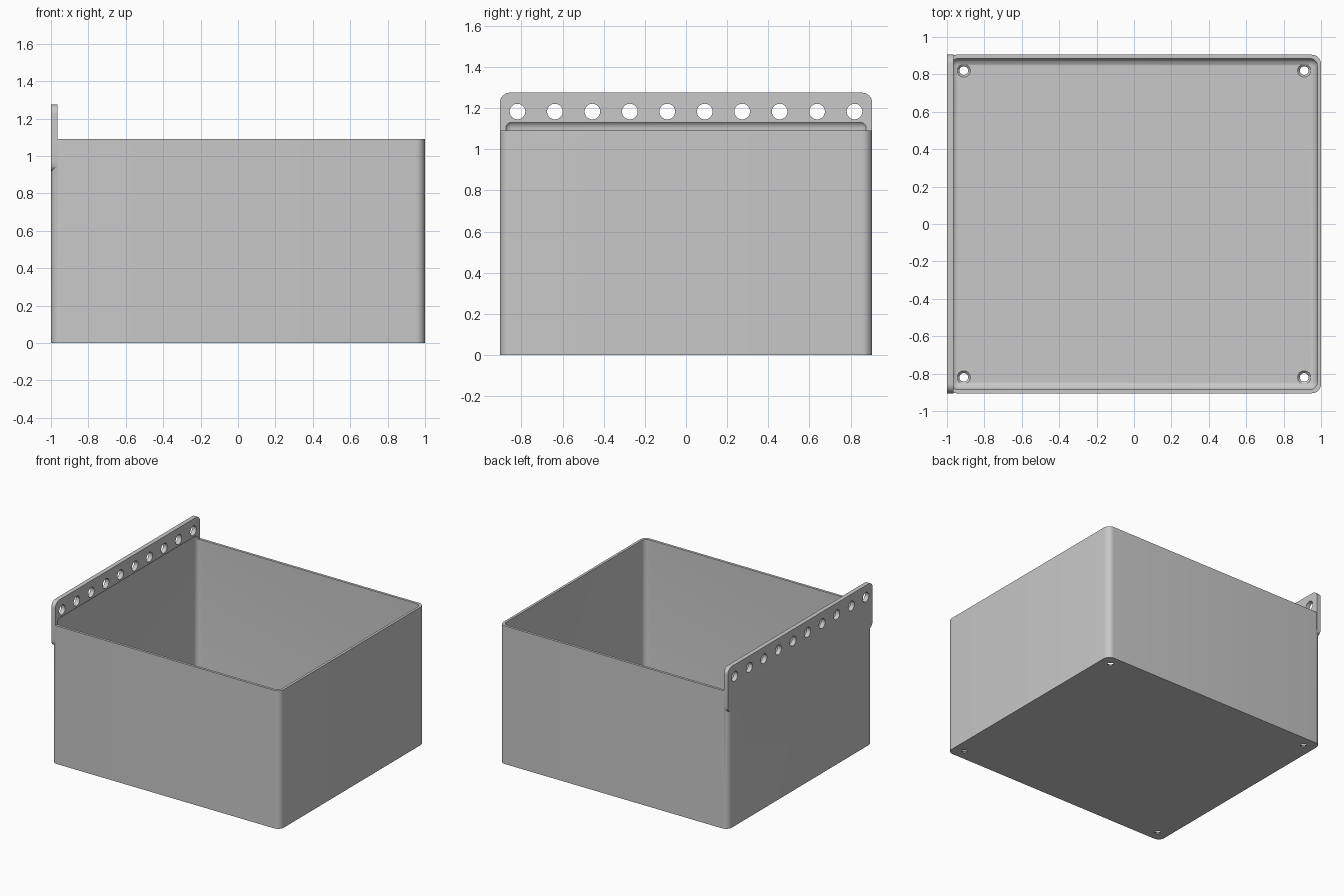
import bpy, bmesh, math
from mathutils import Matrix, Vector

cube = bpy.data.objects.get("Cube")
if cube:
    bpy.data.objects.remove(cube, do_unlink=True)

grey = bpy.data.materials.new("light_grey")
grey.use_nodes = True
grey.diffuse_color = (0.58, 0.58, 0.58, 1)
grey.node_tree.nodes["Principled BSDF"].inputs["Base Color"].default_value = (0.58, 0.58, 0.58, 1)

HALF_Y = 0.905
WALL = 0.02
RIM_Z = 1.092


def finish(bm, name):
    bmesh.ops.recalc_face_normals(bm, faces=bm.faces)
    mesh = bpy.data.meshes.new(name)
    bm.to_mesh(mesh)
    bm.free()
    mesh.materials.append(grey)
    obj = bpy.data.objects.new(name, mesh)
    bpy.context.collection.objects.link(obj)
    return obj


def rounded_box(name, low, high, radius, axis=None):
    """Box with the edges along one axis rounded, or all of them."""
    low, high = Vector(low), Vector(high)
    bm = bmesh.new()
    bmesh.ops.create_cube(bm, size=1)
    for v in bm.verts:
        v.co = (low + high) / 2 + v.co * (high - low)
    edges = [e for e in bm.edges if axis is None or
             abs((e.verts[0].co - e.verts[1].co).normalized()[axis]) > 0.9]
    bmesh.ops.bevel(bm, geom=edges, offset=radius, segments=8, profile=0.5,
                    affect='EDGES', clamp_overlap=True)
    return finish(bm, name)


def add_cone(bm, centre, r1, r2, depth, along_x=False):
    turn = Matrix.Rotation(math.pi / 2, 4, 'Y') if along_x else Matrix()
    bmesh.ops.create_cone(bm, cap_ends=True, segments=32, radius1=r1, radius2=r2,
                          depth=depth, matrix=Matrix.Translation(centre) @ turn)


def combine(target, tool, operation):
    mod = target.modifiers.new(operation.lower(), 'BOOLEAN')
    mod.operation = operation
    mod.solver = 'EXACT'
    mod.object = tool
    bpy.context.view_layer.objects.active = target
    bpy.ops.object.modifier_apply(modifier=mod.name)
    bpy.data.objects.remove(tool, do_unlink=True)


# Bin body and the hanging plate on its right side
body = rounded_box("storage_bin", (-1, -HALF_Y, 0), (1, HALF_Y, RIM_Z), 0.05, axis=2)
plate = rounded_box("hanging_plate", (-1, -HALF_Y, 0.915), (-0.965, HALF_Y, 1.275), 0.05, axis=0)
combine(body, plate, 'UNION')

# Hollow, which also coves slightly into the plate above the rim
hollow = rounded_box("hollow", (WALL - 1, WALL - HALF_Y, WALL),
                     (1 - WALL, HALF_Y - WALL, 1.14), 0.04)
combine(body, hollow, 'DIFFERENCE')

# Row of hanging holes and four floor holes
corners = [(x, y) for x in (-0.91, 0.91) for y in (-0.82, 0.82)]
bm = bmesh.new()
for i in range(10):
    add_cone(bm, (-0.98, (i - 4.5) * 0.182, 1.183), 0.038, 0.038, 0.1, along_x=True)
for x, y in corners:
    add_cone(bm, (x, y, 0), 0.023, 0.023, 0.1)
combine(body, finish(bm, "drills"), 'DIFFERENCE')

# Countersinks around the floor holes
bm = bmesh.new()
for x, y in corners:
    add_cone(bm, (x, y, 0.015), 0.02, 0.04, 0.02)
combine(body, finish(bm, "countersinks"), 'DIFFERENCE')

# Smooth the rounded corners, keep the rims sharp
bpy.ops.object.select_all(action='DESELECT')
body.select_set(True)
bpy.context.view_layer.objects.active = body
bpy.ops.object.shade_smooth_by_angle(angle=math.radians(30))
